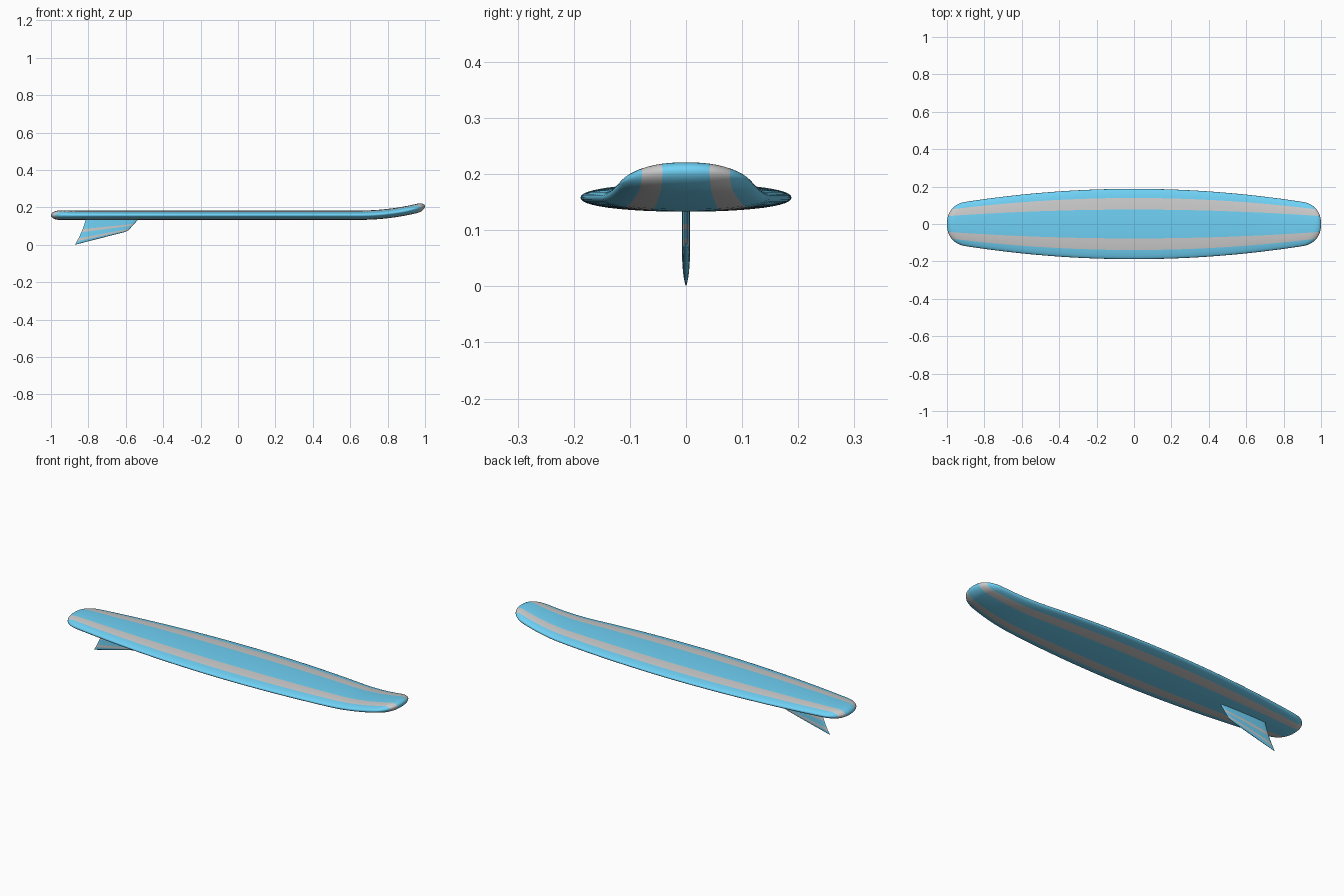
import bpy, bmesh
from math import sin, cos, pi, radians

if "Cube" in bpy.data.objects:
    bpy.data.objects.remove(bpy.data.objects["Cube"])


def material(name, rgb):
    m = bpy.data.materials.new(name)
    m.diffuse_color = (*rgb, 1)
    m.use_nodes = True
    m.node_tree.nodes["Principled BSDF"].inputs["Base Color"].default_value = m.diffuse_color
    return m


BLUE = material("blue", (0.16, 0.64, 0.92))
GREY = material("stripe_grey", (0.8, 0.8, 0.8))


def rounding(v, n):
    """Superellipse falloff: 1 at v=0, 0 at v=1."""
    return max(0.0, 1 - abs(v) ** n) ** (1 / n)


def loft(name, rings, is_stripe):
    """Skin closed rings of points; is_stripe(row, column) picks the grey faces."""
    bm = bmesh.new()
    rows = [[bm.verts.new(p) for p in r] for r in rings]
    n = len(rings[0])
    for i in range(len(rows) - 1):
        for j in range(n):
            k = (j + 1) % n
            f = bm.faces.new((rows[i][j], rows[i][k], rows[i + 1][k], rows[i + 1][j]))
            f.material_index = int(is_stripe(i, j))
    bmesh.ops.remove_doubles(bm, verts=bm.verts, dist=1e-5)
    bmesh.ops.holes_fill(bm, edges=[e for e in bm.edges if e.is_boundary], sides=0)
    bmesh.ops.recalc_face_normals(bm, faces=bm.faces)
    mesh = bpy.data.meshes.new(name)
    bm.to_mesh(mesh)
    bm.free()
    mesh.materials.append(BLUE)
    mesh.materials.append(GREY)
    ob = bpy.data.objects.new(name, mesh)
    bpy.context.collection.objects.link(ob)
    bpy.ops.object.select_all(action='DESELECT')
    ob.select_set(True)
    bpy.context.view_layer.objects.active = ob
    bpy.ops.object.shade_smooth_by_angle(angle=radians(50))
    return ob


# Board: columns across the width, with columns exactly on the stripe borders
S_IN, S_OUT = 0.41, 0.74
half = [0, 0.14, 0.28, S_IN, 0.52, 0.63, S_OUT, 0.82, 0.89, 0.94, 0.975, 0.994, 1]
across = [-t for t in half[:0:-1]] + half
ring_t = [(t, 1) for t in across] + [(t, -1) for t in across[-2:0:-1]]

# Rows along the length, crowded where the ends round off
END = 0.955
tail = [END + (1 - END) * sin(pi / 2 * i / 8) for i in range(9)]
along = [-s for s in reversed(tail)] + [END * i / 24 for i in range(-23, 24)] + tail


def board_point(s, t, side):
    x = s * (0.9 + 0.1 * rounding(t, 2.4))
    y = t * (0.188 - 0.086 * x * x)
    end = max(0.0, (abs(s) - END) / (1 - END))
    h = 0.025 * rounding(t, 2.2) * rounding(end, 2.0)
    lift = 0.047 * (max(0.0, x - 0.65) / 0.35) ** 2
    return (x, y, 0.158 + lift + side * h)


def board_stripe(i, j):
    mid = abs(ring_t[j][0] + ring_t[(j + 1) % len(ring_t)][0]) / 2
    return S_IN < mid < S_OUT


loft("board", [[board_point(s, t, d) for t, d in ring_t] for s in along], board_stripe)

# Fin: swept blade from the root inside the board down to its tip edge
levels = [0, 0.15, 0.3, 0.41, 0.53, 0.66, 0.76, 0.87, 0.94, 0.98, 1]
N = 28


def fin_ring(v):
    rear = (-0.812 - 0.035 * v - 0.025 * v * v, 0.142 - 0.142 * v)
    front = (-0.527 - 0.067 * v - 0.012 * max(0, (v - 0.85) / 0.15) ** 2, 0.142 - 0.074 * v)
    thick = 0.0068 * (rounding(max(0, (v - 0.85) / 0.15), 2) * 0.85 + 0.15)
    ring = []
    for k in range(N):
        a = 2 * pi * k / N
        u = (1 + cos(a)) / 2
        w = sin(a)
        y = thick * abs(w) ** 0.7 * (1 if w >= 0 else -1)
        ring.append((rear[0] + (front[0] - rear[0]) * u, y, rear[1] + (front[1] - rear[1]) * u))
    return ring


loft("fin", [fin_ring(v) for v in levels], lambda i, j: i in (3, 6))
